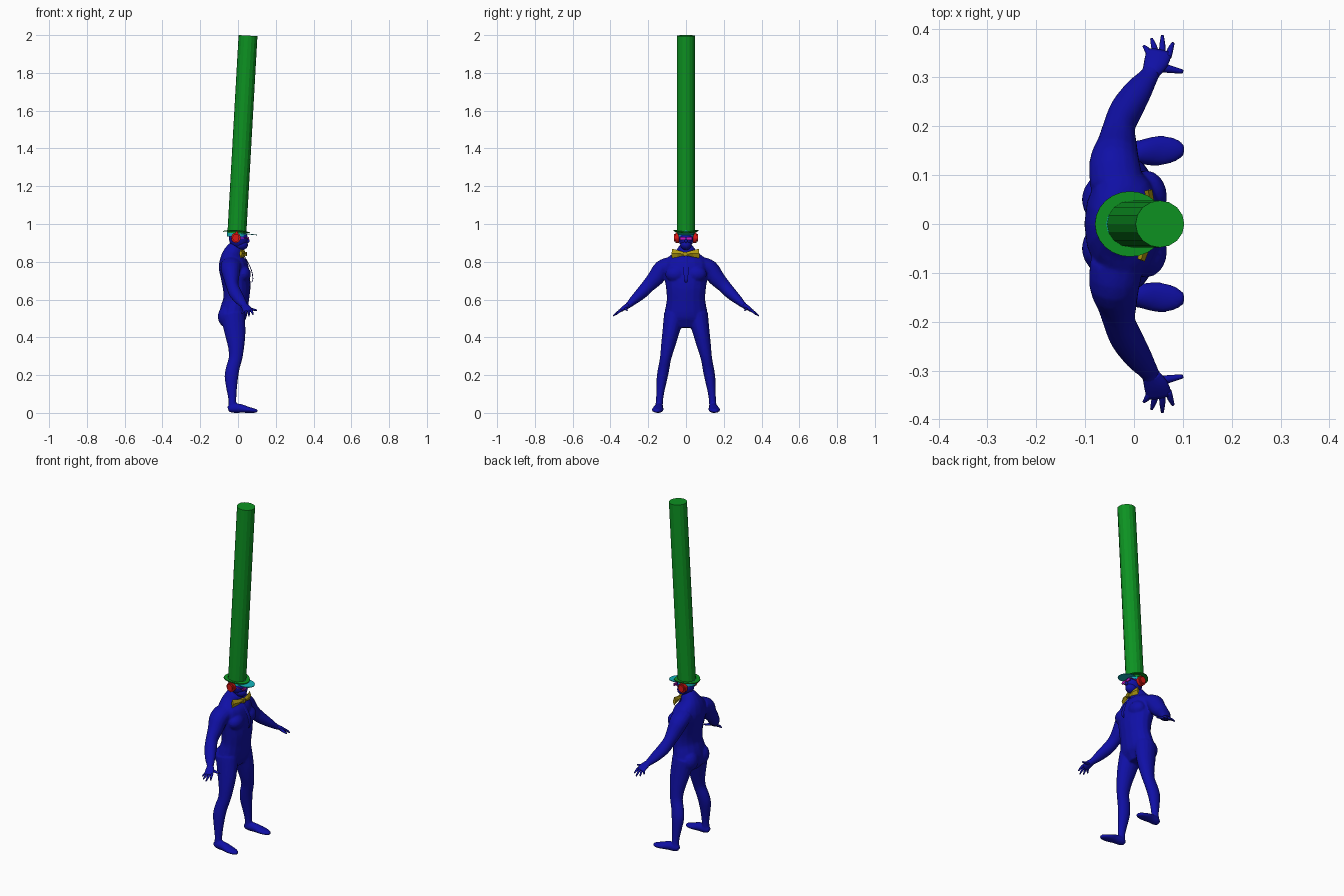
import bpy, bmesh, math
from mathutils import Vector, Matrix

cube = bpy.data.objects.get("Cube")
if cube:
    bpy.data.objects.remove(cube, do_unlink=True)


def material(name, rgb):
    m = bpy.data.materials.new(name)
    m.use_nodes = True
    m.diffuse_color = (*rgb, 1)
    m.node_tree.nodes["Principled BSDF"].inputs["Base Color"].default_value = (*rgb, 1)
    return m


BLUE = material("deep blue", (.005, .005, .38))
GREEN = material("green", (.004, .29, .016))
RED = material("red", (.7, .008, .006))
YELLOW = material("mustard yellow", (.43, .32, .006))
CYAN = material("cyan", (.006, .45, .5))
MAGENTA = material("magenta", (.55, .01, .55))
X, Y, Z = Vector((1, 0, 0)), Vector((0, 1, 0)), Vector((0, 0, 1))


def smooth_path(pts, steps):
    """Catmull-Rom interpolation of position and radii."""
    out = []
    for i in range(len(pts) - 1):
        p = [pts[max(i - 1, 0)], pts[i], pts[i + 1], pts[min(i + 2, len(pts) - 1)]]
        for k in range(steps):
            t = k / steps
            out.append([b + .5 * t * (c - a + t * (2*a - 5*b + 4*c - d + t * (3*(b - c) + d - a)))
                        for a, b, c, d in zip(*p)])
    return out + [list(pts[-1])]


def loft(bm, pts, side=1, ref=X, sides=16, steps=3):
    """Skin elliptical rings (x, y, z, radius along ref, other radius)."""
    path = smooth_path([(x, y * side, z, a, b) for x, y, z, a, b in pts], steps)
    rings = []
    for i, p in enumerate(path):
        c = Vector(p[:3])
        t = (Vector(path[min(i + 1, len(path) - 1)][:3]) - Vector(path[max(i - 1, 0)][:3])).normalized()
        u = (ref - t * ref.dot(t)).normalized()
        v = t.cross(u)
        angles = [math.tau * j / sides for j in range(sides)]
        rings.append([bm.verts.new(c + u * math.cos(q) * p[3] + v * math.sin(q) * p[4]) for q in angles])
    for r, n in zip(rings, rings[1:]):
        for j in range(sides):
            k = (j + 1) % sides
            bm.faces.new((r[j], r[k], n[k], n[j]))
    bm.faces.new(rings[0][::-1])
    bm.faces.new(rings[-1])


def blob(bm, loc, size):
    bmesh.ops.create_uvsphere(bm, u_segments=16, v_segments=10, radius=1,
                              matrix=Matrix.Translation(loc) @ Matrix.Diagonal((*size, 1)))


def disc(bm, loc, rx, ry, depth, axis=Z, sides=16):
    rot = Z.rotation_difference(axis).to_matrix().to_4x4()
    bmesh.ops.create_cone(bm, cap_ends=True, segments=sides, radius1=1, radius2=1, depth=depth,
                          matrix=Matrix.Translation(loc) @ rot @ Matrix.Diagonal((rx, ry, 1, 1)))


def box(bm, loc, size):
    bmesh.ops.create_cube(bm, size=1, matrix=Matrix.Translation(loc) @ Matrix.Diagonal((*size, 1)))


def finish(name, bm, mat, smooth=False):
    me = bpy.data.meshes.new(name)
    bm.to_mesh(me)
    bm.free()
    me.materials.append(mat)
    if smooth:
        me.shade_smooth()
    ob = bpy.data.objects.new(name, me)
    bpy.context.collection.objects.link(ob)
    return ob


# Body: overlapping lofts fused into one skin
bm = bmesh.new()
loft(bm, [(-.03, 0, .45, .045, .06), (-.03, 0, .5, .07, .112), (-.02, 0, .55, .073, .11),
          (-.01, 0, .6, .068, .102), (-.007, 0, .66, .073, .106), (-.014, 0, .72, .077, .115),
          (-.025, 0, .78, .078, .122), (-.03, 0, .82, .064, .1), (-.025, 0, .85, .05, .06),
          (-.008, 0, .88, .04, .037)])
LEG = [(-.028, .062, .52, .065, .055), (-.015, .082, .42, .055, .044), (-.01, .096, .35, .043, .037),
       (-.013, .108, .29, .036, .03), (-.027, .117, .24, .036, .03), (-.035, .126, .19, .036, .029),
       (-.033, .135, .12, .027, .022), (-.03, .14, .07, .021, .019), (-.03, .143, .02, .021, .02)]
FOOT = [(-.052, .143, .018, .014, .014), (-.03, .143, .024, .023, .024), (.01, .146, .024, .025, .024),
        (.05, .15, .017, .031, .017), (.085, .152, .012, .024, .012), (.103, .152, .01, .01, .008)]
ARM = [(-.035, .08, .785, .055, .042), (-.04, .125, .763, .052, .047), (-.035, .16, .715, .042, .044),
       (-.03, .2, .673, .033, .036), (-.015, .235, .635, .034, .032), (.01, .275, .598, .029, .024),
       (.032, .305, .57, .02, .016), (.043, .327, .555, .02, .012)]
for s in (1, -1):
    loft(bm, LEG, s)
    loft(bm, FOOT, s, ref=Y)
    loft(bm, ARM, s)
    blob(bm, (-.055, .05 * s, .51), (.052, .055, .06))
    blob(bm, (.025, .055 * s, .735), (.043, .055, .045))
body = finish("body", bm, BLUE, True)
remesh = body.modifiers.new("fuse", 'REMESH')
remesh.mode = 'VOXEL'
remesh.voxel_size = .005
remesh.use_smooth_shade = True
soften = body.modifiers.new("soften", 'SMOOTH')
soften.iterations = 4
thin = body.modifiers.new("thin", 'DECIMATE')
thin.ratio = .3

# Hands with spread fingers
TIPS = [(.02, .364, .525), (.036, .379, .517), (.058, .385, .513), (.08, .37, .52)]
for s, label in ((1, "left"), (-1, "right")):
    bm = bmesh.new()
    loft(bm, [(.034, .308, .569, .018, .013), (.045, .33, .554, .025, .012), (.052, .353, .538, .026, .008)], s)
    for i, (x, y, z) in enumerate(TIPS):
        loft(bm, [(.034 + i * .012, .342, .545, .007, .007),
                  ((x + .034 + i * .012) / 2, (y + .342) / 2 + .003, (z + .545) / 2, .006, .006),
                  (x, y, z, .003, .003)], s, sides=8)
    loft(bm, [(.045, .323, .557, .01, .009), (.072, .317, .549, .008, .007), (.1, .312, .543, .004, .004)],
         s, ref=Y, sides=8)
    finish(label + "_hand", bm, BLUE, True)

# Head with jaw, nose and ears
bm = bmesh.new()
blob(bm, (.002, 0, .922), (.05, .04, .05))
blob(bm, (.018, 0, .89), (.035, .03, .028))
blob(bm, (.053, 0, .911), (.009, .008, .011))
finish("head", bm, BLUE, True)

# Chest strip hanging slightly clear of the chest
bm = bmesh.new()
loft(bm, [(.025, 0, .845, .008, .002), (.05, 0, .8, .01, .002), (.071, 0, .755, .013, .002),
          (.079, 0, .71, .01, .002), (.072, 0, .69, .004, .002)], ref=Y, sides=8)
finish("chest_strip", bm, BLUE)

# Leaning tall hat
bm = bmesh.new()
low, high = Vector((-.006, 0, .95)), Vector((.053, 0, 1.9973))
axis = (high - low).normalized()
disc(bm, (low + high) / 2, .05, .048, (high - low).length, axis)
finish("tall_hat", bm, GREEN)

# Hat brim, curled up at both sides
bm = bmesh.new()
disc(bm, (-.008, 0, .957), .072, .067, .005, axis, 24)
bmesh.ops.subdivide_edges(bm, edges=bm.edges[:], cuts=1)
for v in bm.verts:
    v.co.z += 2 * v.co.y ** 2
finish("hat_brim", bm, GREEN)

# Cap under the hat with a drooping visor
bm = bmesh.new()
disc(bm, (-.006, 0, .95), .051, .043, .03)
disc(bm, (.05, 0, .947), .052, .045, .004, Vector((.1, 0, 1)).normalized(), 20)
finish("cap_and_visor", bm, CYAN)

# Ear muffs and their headband
for s, label in ((1, "left"), (-1, "right")):
    bm = bmesh.new()
    disc(bm, (-.011, .046 * s, .927), .025, .027, .02, Y)
    disc(bm, (-.011, .059 * s, .927), .018, .02, .01, Y)
    finish(label + "_ear_muff", bm, RED)
bm = bmesh.new()
arc = [math.pi * i / 8 for i in range(9)]
loft(bm, [(-.006, .054 * math.cos(q), .93 + .054 * math.sin(q), .006, .003) for q in arc], sides=8)
finish("ear_muff_band", bm, RED)

# Glasses
bm = bmesh.new()
for s in (1, -1):
    box(bm, (.055, .019 * s, .923), (.006, .028, .015))
    box(bm, (.028, .038 * s, .926), (.056, .003, .004))
box(bm, (.056, 0, .926), (.005, .014, .004))
finish("glasses", bm, MAGENTA)

# Bow tie: two flared wings and a knot, turned a little
bm = bmesh.new()
for s in (1, -1):
    loft(bm, [(.034, .004, .842, .008, .009), (.03, .04, .843, .009, .018), (.022, .072, .844, .008, .025)],
         s, sides=4, steps=1)
box(bm, (.036, 0, .842), (.02, .018, .022))
bmesh.ops.rotate(bm, verts=bm.verts, cent=(0, 0, 0), matrix=Matrix.Rotation(math.radians(-6), 3, 'Z'))
finish("bow_tie", bm, YELLOW)
